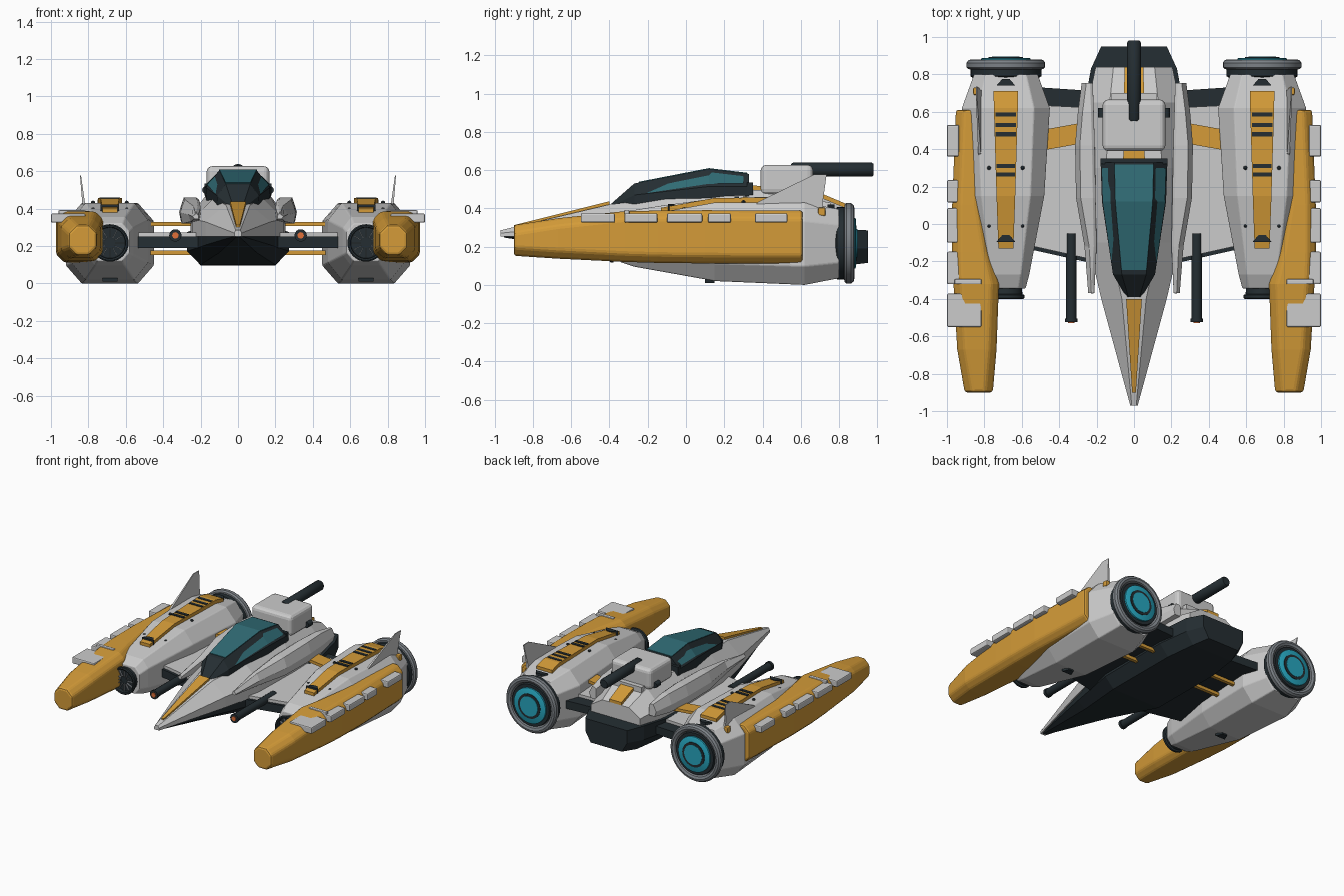
import bpy, bmesh, math
from mathutils import Matrix, Vector

if "Cube" in bpy.data.objects:
    bpy.data.objects.remove(bpy.data.objects["Cube"])

PALETTE = {"yellow": (.66, .33, .04), "dark": (.018, .027, .032), "glass": (.03, .15, .18),
           "cyan": (.02, .38, .52), "steel": (.2, .22, .24), "orange": (.75, .16, .04)}
MATS = {}

def finish(name, bm, col=None, mirror=False, bevel=0, smooth=False, segs=2):
    bmesh.ops.recalc_face_normals(bm, faces=bm.faces)
    me = bpy.data.meshes.new(name)
    bm.to_mesh(me)
    bm.free()
    ob = bpy.data.objects.new(name, me)
    bpy.context.collection.objects.link(ob)
    if col:
        if col not in MATS:
            MATS[col] = bpy.data.materials.new(col)
            MATS[col].diffuse_color = (*PALETTE[col], 1)
        me.materials.append(MATS[col])
    if smooth:
        bpy.ops.object.select_all(action='DESELECT')
        bpy.context.view_layer.objects.active = ob
        ob.select_set(True)
        bpy.ops.object.shade_smooth_by_angle(angle=math.radians(35))
    if mirror:
        m = ob.modifiers.new("mirror", 'MIRROR')
        m.use_mirror_merge = False
    if bevel:
        b = ob.modifiers.new("bevel", 'BEVEL')
        b.width, b.segments, b.limit_method = bevel, segs, 'ANGLE'
    return ob

def loft(name, rings, col=None, **kw):
    bm = bmesh.new()
    vs = [[bm.verts.new(p) for p in r] for r in rings]
    n = len(vs[0])
    for a, b in zip(vs, vs[1:]):
        for i in range(n):
            bm.faces.new((a[i], a[(i + 1) % n], b[(i + 1) % n], b[i]))
    bm.faces.new(vs[0])
    bm.faces.new(vs[-1])
    return finish(name, bm, col, **kw)

def box(name, x, y, z, col=None, **kw):
    return loft(name, [[(a, b, c) for a, c in
                ((x[0], z[0]), (x[1], z[0]), (x[1], z[1]), (x[0], z[1]))] for b in y], col, **kw)

def plate(name, outline, z0, z1, col=None, **kw):
    return loft(name, [[(x, y, z) for x, y in outline] for z in (z0, z1)], col, **kw)

def lathe(name, profile, cx, cz, col=None, n=32, **kw):
    # profile of (y, radius) spun around a lengthwise axis
    return loft(name, [[(cx + r * math.cos(2 * math.pi * i / n), y, cz + r * math.sin(2 * math.pi * i / n))
                for i in range(n)] for y, r in profile], col, smooth=True, **kw)

def strip(name, pts, col, t=.012, cx=0, **kw):
    # thin panel following (y, half width, z)
    return loft(name, [[(cx - w, y, z - t), (cx + w, y, z - t), (cx + w, y, z + t), (cx - w, y, z + t)]
                for y, w, z in pts], col, **kw)

# Upper hull: y, roof half width, roof z, side half width, side z, base z
hull = [(-.97, .012, .285, .02, .27, .252), (-.4, .065, .42, .175, .33, .25),
        (-.1, .13, .455, .245, .345, .25), (.3, .15, .5, .255, .36, .25),
        (.65, .13, .48, .245, .36, .26), (.84, .11, .4, .205, .34, .27)]
loft("upper_hull", [[(-s, y, b), (s, y, b), (s, y, sz), (r, y, rz), (-r, y, rz), (-s, y, sz)]
     for y, r, rz, s, sz, b in hull])
# Dark belly and tail: y, top half width, bottom half width, top z, bottom z
belly = [(-.95, .016, .01, .262, .247), (-.4, .165, .1, .262, .165), (.02, .272, .2, .262, .1),
         (.6, .272, .2, .275, .097), (.83, .23, .17, .29, .1), (.95, .175, .13, .285, .115)]
loft("belly_and_tail", [[(-w, y, t), (w, y, t), (w, y, b + (t - b) * .45), (v, y, b), (-v, y, b),
     (-w, y, b + (t - b) * .45)] for y, w, v, t, b in belly], "dark")
# Nose and spine stripes
strip("nose_stripe", [(-.9, .01, .3), (-.4, .042, .425)], "yellow")
strip("spine_stripe", [(.3, .058, .51), (.65, .055, .49), (.84, .05, .41)], "yellow")
# Canopy frame, glass and rear bar
canopy = [(-.39, .04, .4, .03, .425), (-.27, .11, .42, .065, .53), (.12, .168, .44, .1, .605), (.33, .175, .46, .105, .58)]
loft("canopy_frame", [[(-b, y, z0), (b, y, z0), (b * 1.02, y, z0 + (z1 - z0) * .45), (t, y, z1), (-t, y, z1),
     (-b * 1.02, y, z0 + (z1 - z0) * .45)] for y, b, z0, t, z1 in canopy], "dark")
strip("canopy_glass", [(-.245, .066, .534), (.12, .1, .605), (.318, .104, .581)], "glass", t=.005)
loft("canopy_side_glass", [[(t + .003, y, z1 - .004), (b + .003, y, z), (b - .02, y, z), (t - .02, y, z1 - .004)]
     for y, t, z1, b, z in ((-.2, .075, .535, .118, .48), (.12, .104, .597, .163, .528), (.3, .108, .576, .168, .53))],
     "glass", mirror=True)
box("canopy_rear_bar", (-.178, .178), (.32, .35), (.47, .535), "dark")
# Rear turret
box("turret_body", (-.168, .168), (.39, .665), (.47, .627), bevel=.03, segs=3)
lathe("turret_barrel", [(.55, .03), (.56, .037), (.97, .037), (.98, .03)], 0, .602, "dark", n=16)
box("turret_base", (-.12, .12), (.42, .7), (.42, .5))
lathe("turret_pivot", [(.57, .022), (.62, .022)], .17, .5, "dark", n=12, mirror=True)

# Side rails along the hull: y, inner x, outer x, low z, high z
rail = [(-.37, .212, .245, .345, .375), (-.12, .2, .265, .33, .415), (.14, .205, .31, .32, .45),
        (.42, .21, .315, .32, .46), (.6, .215, .3, .32, .455), (.755, .22, .28, .34, .43)]
loft("hull_rail", [[(a, y, l), (b - .012, y, l), (b, y, l * .55 + h * .45), (b - .025, y, h), (a + .015, y, h), (a, y, h - .01)]
     for y, a, b, l, h in rail], mirror=True, bevel=.006)

# Wings and links to the nacelles
plate("wing_core", [(.2, -.215), (.58, -.13), (.5, .73), (.2, .71)], .19, .25, "dark", mirror=True)
plate("wing_skin", [(.2, -.195), (.58, -.11), (.5, .635), (.2, .62)], .25, .272, mirror=True)
plate("wing_stripe", [(.2, .445), (.48, .395), (.48, .505), (.2, .555)], .306, .328, "yellow", mirror=True)
for i, y in enumerate((.32, .5)):
    box(f"lower_strut_{i}", (.15, .56), (y, y + .025), (.153, .177), "yellow", mirror=True)
# Guns under the wings
lathe("gun_barrel", [(-.525, .024), (-.525, .033), (-.505, .033), (-.505, .028), (-.05, .028)], .335, .257, "dark", n=16, mirror=True)
lathe("gun_muzzle", [(-.53, .017), (-.5, .017)], .335, .257, "orange", n=16, mirror=True)

# Nacelles: y, half width, centre z, half height
CX, CZ = .685, .217
OCT = [(1, .55), (.64, 1), (-.64, 1), (-1, .55), (-1, -.55), (-.64, -1), (.64, -1), (1, -.55)]
nac = [(-.345, .105, .22, .1), (-.27, .125, .225, .13), (.15, .205, .225, .205), (.62, .235, .215, .215),
       (.8, .17, .215, .18)]
loft("nacelle", [[(CX + a * w, y, z + b * h) for a, b in OCT] for y, w, z, h in nac], mirror=True, bevel=.006)
# Front intake
lathe("intake", [(-.3, .085), (-.375, .088), (-.38, .1), (-.395, .1), (-.4, .093), (-.398, .084), (-.37, .082)],
      CX, CZ, "dark", mirror=True)
bm = bmesh.new()
for i in range(12):
    a = math.tau * i / 12
    bmesh.ops.create_cube(bm, size=1, matrix=Matrix.Translation((CX, -.38, CZ)) @ Matrix.Rotation(a, 4, 'Y')
                          @ Matrix.Translation((.053, 0, 0)) @ Matrix.Diagonal((.05, .015, .006, 1)))
finish("intake_blades", bm, "steel", mirror=True)
# Rear engine with glowing core
lathe("engine_collar", [(.77, .16), (.79, .19), (.835, .19), (.84, .16)], CX, CZ, "dark", mirror=True)
lathe("engine_rim", [(.825, .17), (.828, .2), (.838, .21), (.862, .21), (.876, .2), (.88, .185), (.872, .168), (.85, .16)],
      CX, CZ, "steel", mirror=True)
lathe("engine_liner", [(.84, .16), (.872, .155), (.872, .13)], CX, CZ, "dark", mirror=True)
lathe("engine_glow", [(.85, .132), (.884, .132), (.888, .125)], CX, CZ, "cyan", mirror=True)
lathe("engine_inner_ring", [(.86, .092), (.892, .092)], CX, CZ, "dark", mirror=True)
lathe("engine_core", [(.86, .074), (.895, .074)], CX, CZ, "cyan", mirror=True)

# Nacelle top stripe, vents, hatches and bolts
strip("nacelle_stripe", [(-.13, .04, .387), (.15, .05, .438), (.62, .064, .442), (.71, .066, .42)], "yellow",
      t=.016, cx=CX, mirror=True)
for i, (y, w) in enumerate(((.585, .055), (.53, .055), (.48, .055), (.31, .05), (.265, .05))):
    box(f"vent_slot_{i}", (CX - w, CX + w), (y - .011, y + .011), (.44, .461), "dark", mirror=True)
for i, (y, z) in enumerate(((-.08, .402), (.755, .4))):
    plate(f"top_marker_{i}", [(CX - .05, y - .015), (CX + .05, y - .015), (CX + .02, y + .02), (CX - .02, y + .02)],
          z - .03, z + .02, "dark", mirror=True)
plate("belly_marker", [(CX - .04, .1), (CX + .04, .1), (CX + .02, .15), (CX - .02, .15)], .01, .05, "dark", mirror=True)
bm = bmesh.new()
for y, z in ((.3, .432), (-.01, .395)):
    for s in (-.09, .09):
        bmesh.ops.create_uvsphere(bm, u_segments=8, v_segments=6, radius=.011,
                                  matrix=Matrix.Translation((CX + s, y, z)))
finish("nacelle_bolts", bm, "dark", mirror=True)
box("marker_lamp", (.825, .86), (.69, .73), (.36, .405), "yellow", mirror=True, bevel=.008)
# Tail fins
loft("tail_fin", [[(x - t, .3 + d, z), (x + t, .3 + d, z), (x + t, y, z), (x - t, y, z)]
     for x, t, d, y, z in ((.818, .009, 0, .72, .36), (.826, .007, .08, .715, .435), (.842, .003, .37, .735, .577))],
     mirror=True)

# Yellow outer armour: y, inner x, outer x, low z, high z
arm = [(-.9, .755, .905, .152, .312), (-.67, .735, .945, .137, .348), (-.32, .722, .965, .12, .385),
       (-.15, .76, .972, .115, .388), (.1, .8, .972, .112, .39), (.61, .8, .952, .11, .388)]
C = .042
loft("side_armour", [[(a + C, y, l), (b - C, y, l), (b, y, l + C), (b, y, h - C), (b - C, y, h), (a + C, y, h),
     (a, y, h - C), (a, y, l + C)] for y, a, b, l, h in arm], "yellow", mirror=True, bevel=.014)
# Grey pads on the armour
for i, (x, a, b) in enumerate(((.815, -.55, -.372), (.925, -.322, -.148), (.935, -.1, .085),
                               (.935, .115, .235), (.935, .36, .53))):
    box(f"armour_pad_{i}", (x, 1.0), (a, b), (.325, .374), mirror=True, bevel=.008)
box("pad_link", (.815, .96), (-.322, -.295), (.34, .392), mirror=True, bevel=.006)

for m in bpy.data.materials:
    if m.users and not m.is_grease_pencil:
        m.use_nodes = True
        m.node_tree.nodes["Principled BSDF"].inputs["Base Color"].default_value = m.diffuse_color
